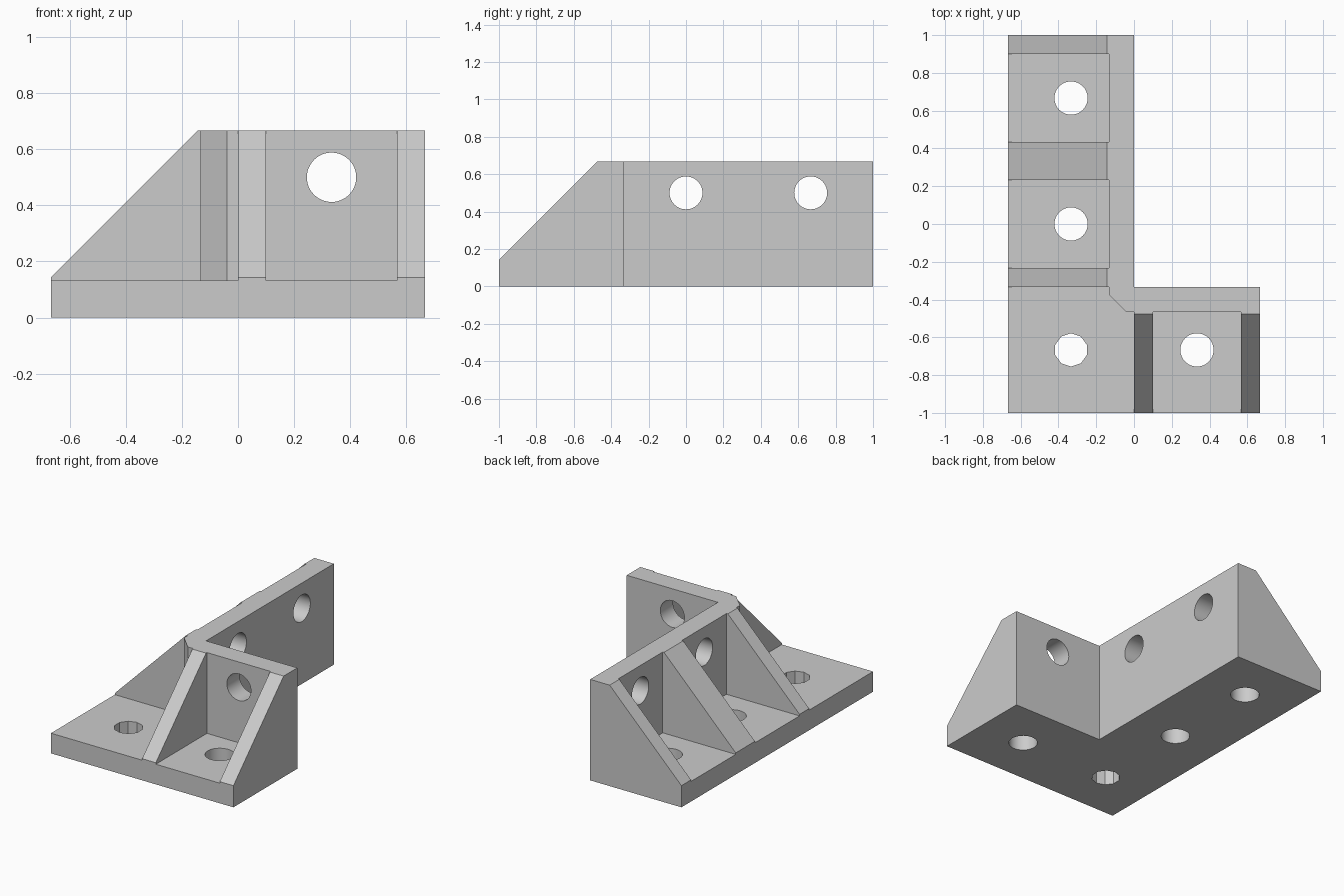
import bpy
import bmesh
from math import pi, radians
from mathutils import Matrix, Vector

cube = bpy.data.objects.get("Cube")
if cube:
    bpy.data.objects.remove(cube, do_unlink=True)

S = 1 / 3            # half a hole pitch
FLOOR = 0.133        # plate thickness
TOP = 2 * S          # wall height
R = 0.088            # bolt hole radius

grey = bpy.data.materials.new("plain grey")
grey.use_nodes = True
COLOUR = (0.6, 0.6, 0.6, 1)
grey.diffuse_color = COLOUR
grey.node_tree.nodes["Principled BSDF"].inputs["Base Color"].default_value = COLOUR


def make_object(name, bm):
    bmesh.ops.recalc_face_normals(bm, faces=bm.faces)
    mesh = bpy.data.meshes.new(name)
    bm.to_mesh(mesh)
    bm.free()
    mesh.materials.append(grey)
    obj = bpy.data.objects.new(name, mesh)
    bpy.context.collection.objects.link(obj)
    return obj


def prism(name, points, offset):
    """Extrude a closed outline along offset."""
    bm = bmesh.new()
    face = bm.faces.new([bm.verts.new(p) for p in points])
    new = bmesh.ops.extrude_face_region(bm, geom=[face], use_keep_orig=True)["geom"]
    bmesh.ops.translate(bm, vec=offset,
                        verts=[v for v in new if isinstance(v, bmesh.types.BMVert)])
    return make_object(name, bm)


def hole(centre, axis, sides=48):
    bm = bmesh.new()
    spin = Vector((0, 0, 1)).rotation_difference(Vector(axis)).to_matrix().to_4x4()
    bmesh.ops.create_cone(bm, cap_ends=True, segments=sides, radius1=R, radius2=R,
                          depth=0.4, matrix=Matrix.Translation(centre) @ spin)
    return make_object("hole_cutter", bm)


def combine(target, tool, operation):
    mod = target.modifiers.new("combine", "BOOLEAN")
    mod.operation, mod.solver, mod.object = operation, "EXACT", tool
    bpy.context.view_layer.objects.active = target
    bpy.ops.object.modifier_apply(modifier=mod.name)
    bpy.data.objects.remove(tool, do_unlink=True)


# L-shaped floor plate
outline = [(-TOP, -1), (TOP, -1), (TOP, -S), (0, -S), (0, 1), (-TOP, 1)]
bracket = prism("corner_bracket", [(x, y, 0) for x, y in outline], (0, 0, FLOOR))

# L-shaped upright wall with a chamfered inner corner
back = -S - FLOOR
outline = [(0, 1), (-FLOOR, 1), (-FLOOR, -0.373), (-0.04, back),
           (TOP, back), (TOP, -S), (0, -S)]
parts = [prism("wall", [(x, y, 0) for x, y in outline], (0, 0, TOP))]

# Sloped ribs: distance from the plate's open edge against height
profile = [(0, 0), (0, 0.143), (0.524, TOP), (0.6, TOP), (0.6, 0)]
for y0, y1 in ((-S, -0.233), (0.233, 0.433), (0.9, 1)):
    parts.append(prism("side_rib", [(d - TOP, y0, z) for d, z in profile], (0, y1 - y0, 0)))
for x0 in (0, 0.567):
    parts.append(prism("front_rib", [(x0, d - 1, z) for d, z in profile], (TOP - 0.567, 0, 0)))
for part in parts:
    combine(bracket, part, "UNION")

# Bolt holes through the floor and the walls
cutters = [hole((-S, TOP, 0), (0, 0, 1)), hole((-S, 0, 0), (0, 0, 1)),
           hole((S, -TOP, 0), (0, 0, 1)), hole((-S, -TOP, 0), (0, 0, 1), 10),
           hole((0, 0, 0.5), (1, 0, 0)), hole((0, TOP, 0.5), (1, 0, 0)),
           hole((S, -0.4, 0.5), (0, 1, 0))]
for cutter in cutters:
    combine(bracket, cutter, "DIFFERENCE")

# Merge flat areas, keep edges crisp and hole walls smooth
bm = bmesh.new()
bm.from_mesh(bracket.data)
bmesh.ops.remove_doubles(bm, verts=bm.verts, dist=0.0001)
bmesh.ops.dissolve_limit(bm, angle_limit=radians(0.5), verts=bm.verts, edges=bm.edges)
bm.to_mesh(bracket.data)
bm.free()
bpy.ops.object.select_all(action="DESELECT")
bracket.select_set(True)
bpy.context.view_layer.objects.active = bracket
bpy.ops.object.shade_smooth_by_angle(angle=radians(20))
